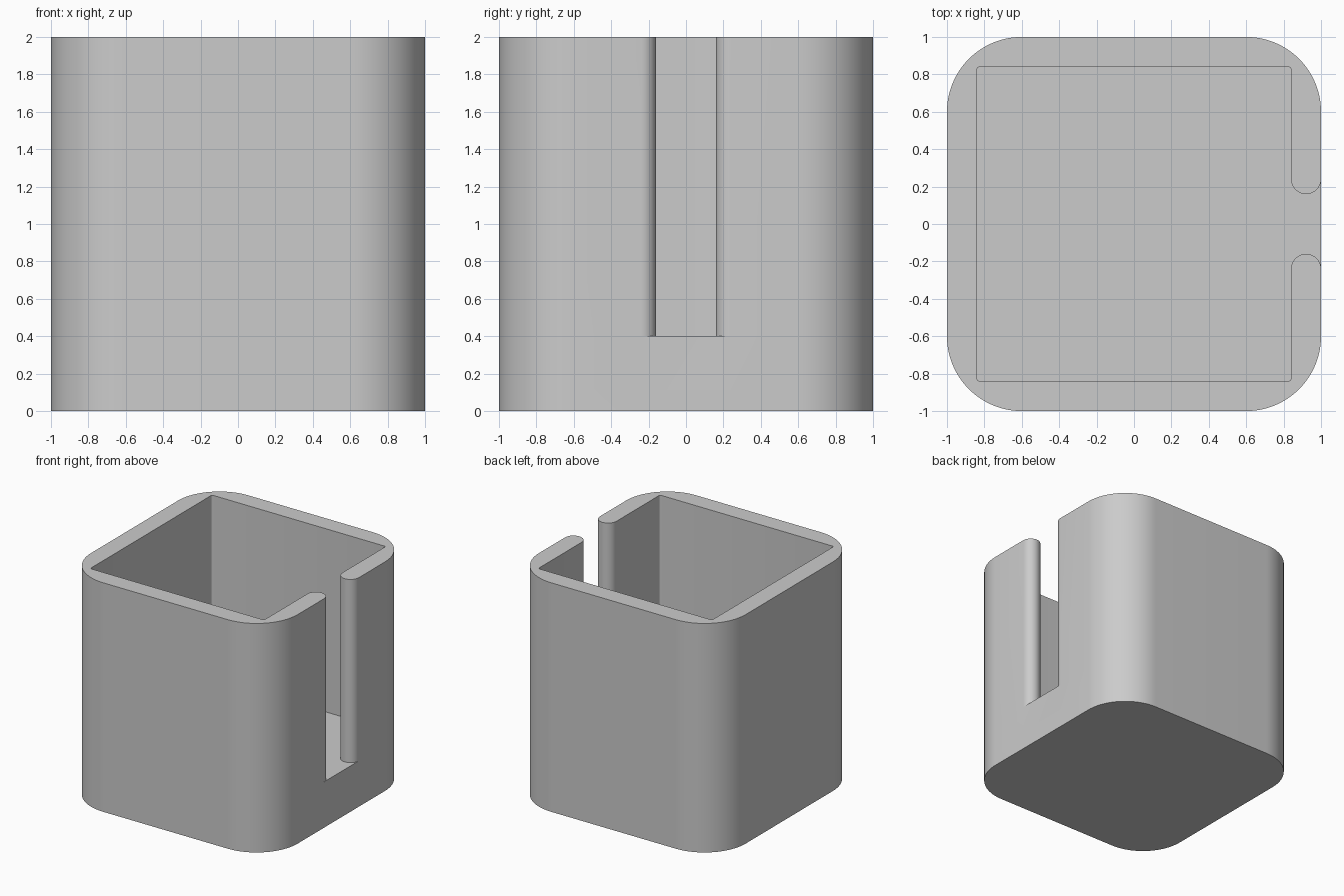
import bpy, bmesh
from math import radians, cos, sin

cube = bpy.data.objects.get("Cube")
if cube:
    bpy.data.objects.remove(cube, do_unlink=True)

HALF, INNER = 1.0, 0.84          # outer and cavity half widths
FLOOR, TOP = 0.4, 2.0            # cavity floor and rim heights
LIP = (HALF - INNER) / 2         # radius of the rounded slot edges
LIP_Y = 0.24                     # centre of the rounded slot edges


def arc(cx, cy, r, start, end, steps):
    angles = [radians(start + (end - start) * i / steps) for i in range(steps + 1)]
    return [(cx + r * cos(a), cy + r * sin(a)) for a in angles]


def corners(half, r, steps):
    """Four rounded corners, counter-clockwise from the +x +y corner."""
    c = half - r
    centres = [(c, c), (-c, c), (-c, -c), (c, -c)]
    return [p for i, (x, y) in enumerate(centres)
            for p in arc(x, y, r, 90 * i, 90 * i + 90, steps)]


# Plan outlines: outside wall, and cavity with the two rounded slot edges
outside = [(HALF, LIP_Y)] + corners(HALF, 0.4, 24) + [(HALF, -LIP_Y)]
lip_front = arc(HALF - LIP, -LIP_Y, LIP, 0, 180, 20)
lip_back = arc(HALF - LIP, LIP_Y, LIP, 180, 360, 20)
inside = lip_front + corners(INNER, 0.015, 4)[::-1] + lip_back
wall = outside + inside[1:-1]

bm = bmesh.new()


def ring(points, z):
    return [bm.verts.new((x, y, z)) for x, y in points]


def bridge(low, high):
    for i in range(len(low)):
        j = (i + 1) % len(low)
        bm.faces.new((low[i], low[j], high[j], high[i]))


bottom = ring(outside, 0)
middle = ring(wall, FLOOR)
rim = ring(wall, TOP)
n = len(outside)

# Solid base, slotted wall, then the flat faces
bridge(bottom, middle[:n])
bridge(middle, rim)
bm.faces.new(bottom[::-1])
bm.faces.new(rim)
bm.faces.new((middle[n - 1:] + middle[:1])[::-1])
bmesh.ops.recalc_face_normals(bm, faces=bm.faces)

mesh = bpy.data.meshes.new("slotted_holder")
bm.to_mesh(mesh)
bm.free()
holder = bpy.data.objects.new("slotted_holder", mesh)
bpy.context.collection.objects.link(holder)

# Plain grey
grey = bpy.data.materials.new("light_grey")
grey.use_nodes = True
colour = (0.6, 0.6, 0.6, 1)
grey.diffuse_color = colour
grey.node_tree.nodes["Principled BSDF"].inputs["Base Color"].default_value = colour
mesh.materials.append(grey)

bpy.ops.object.select_all(action="DESELECT")
holder.select_set(True)
bpy.context.view_layer.objects.active = holder
bpy.ops.object.shade_smooth_by_angle(angle=radians(30))
